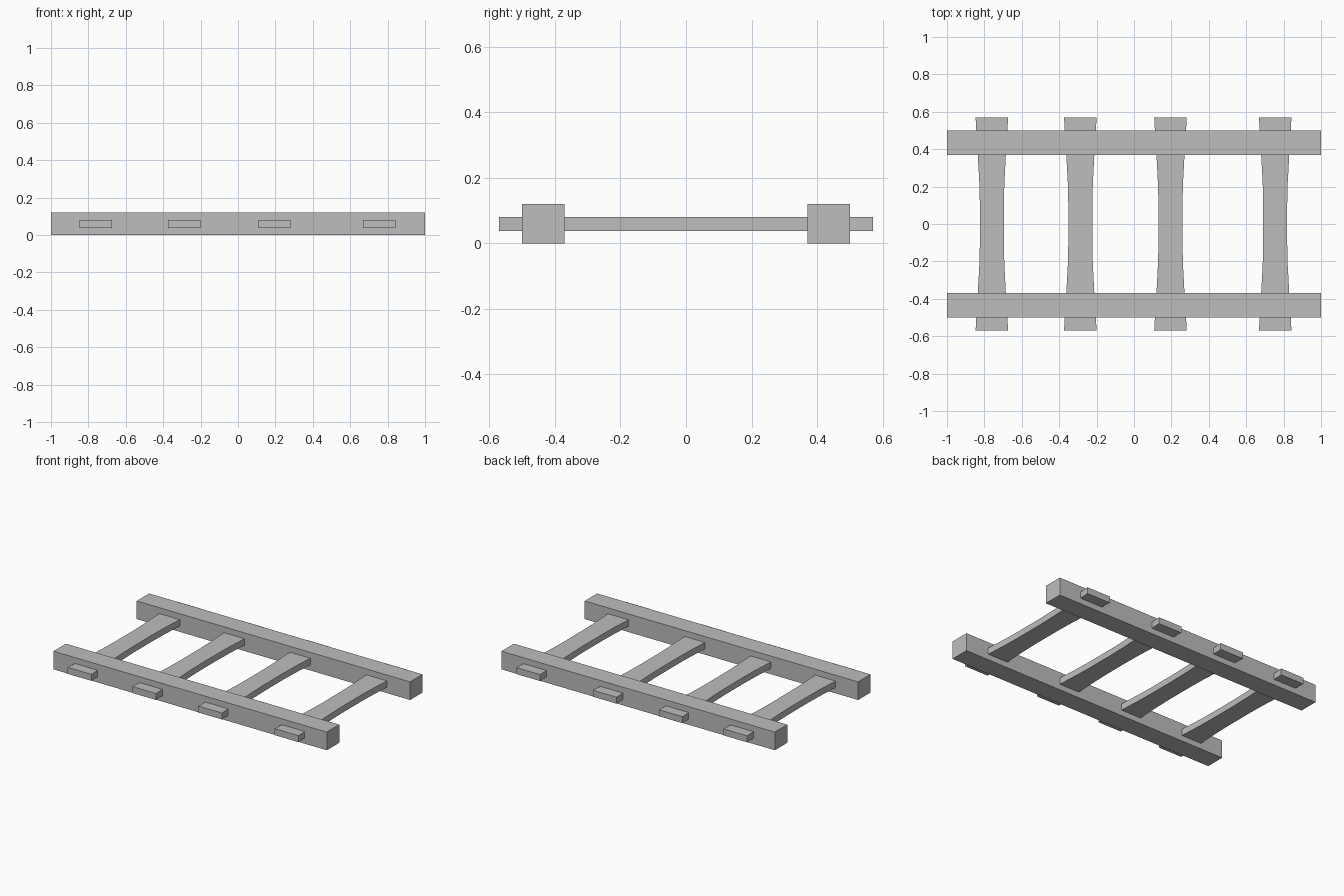
import bpy
import bmesh

if "Cube" in bpy.data.objects:
    bpy.data.objects.remove(bpy.data.objects["Cube"], do_unlink=True)

# One plain grey for the whole ladder
grey = bpy.data.materials.new("plain_grey")
grey.use_nodes = True
colour = (0.51, 0.51, 0.51, 1)
grey.diffuse_color = colour
grey.node_tree.nodes["Principled BSDF"].inputs["Base Color"].default_value = colour


def extrude_outline(name, outline, bottom, top):
    """Raise a flat outline into a solid between two heights."""
    bm = bmesh.new()
    face = bm.faces.new([bm.verts.new((x, y, bottom)) for x, y in outline])
    result = bmesh.ops.extrude_face_region(bm, geom=[face])
    for v in result["geom"]:
        if isinstance(v, bmesh.types.BMVert):
            v.co.z = top
    bmesh.ops.recalc_face_normals(bm, faces=bm.faces)
    mesh = bpy.data.meshes.new(name)
    bm.to_mesh(mesh)
    bm.free()
    mesh.materials.append(grey)
    obj = bpy.data.objects.new(name, mesh)
    bpy.context.collection.objects.link(obj)
    return obj


# Two long square rails
for name, y0, y1 in (("front_rail", -0.50, -0.37), ("back_rail", 0.37, 0.50)):
    extrude_outline(name, [(-1, y0), (1, y0), (1, y1), (-1, y1)], 0, 0.12)

# Waisted flat rungs that pass through both rails: (distance from middle, half width)
half_profile = [(0.10, 0.064), (0.22, 0.067), (0.37, 0.075), (0.48, 0.082), (0.57, 0.087)]
stations = [(-y, w) for y, w in reversed(half_profile)] + half_profile

for i, x in enumerate((-0.76, -0.287, 0.195, 0.755)):
    right_side = [(x + w, y) for y, w in stations]
    left_side = [(x - w, y) for y, w in reversed(stations)]
    extrude_outline(f"rung_{i + 1}", right_side + left_side, 0.038, 0.081)
